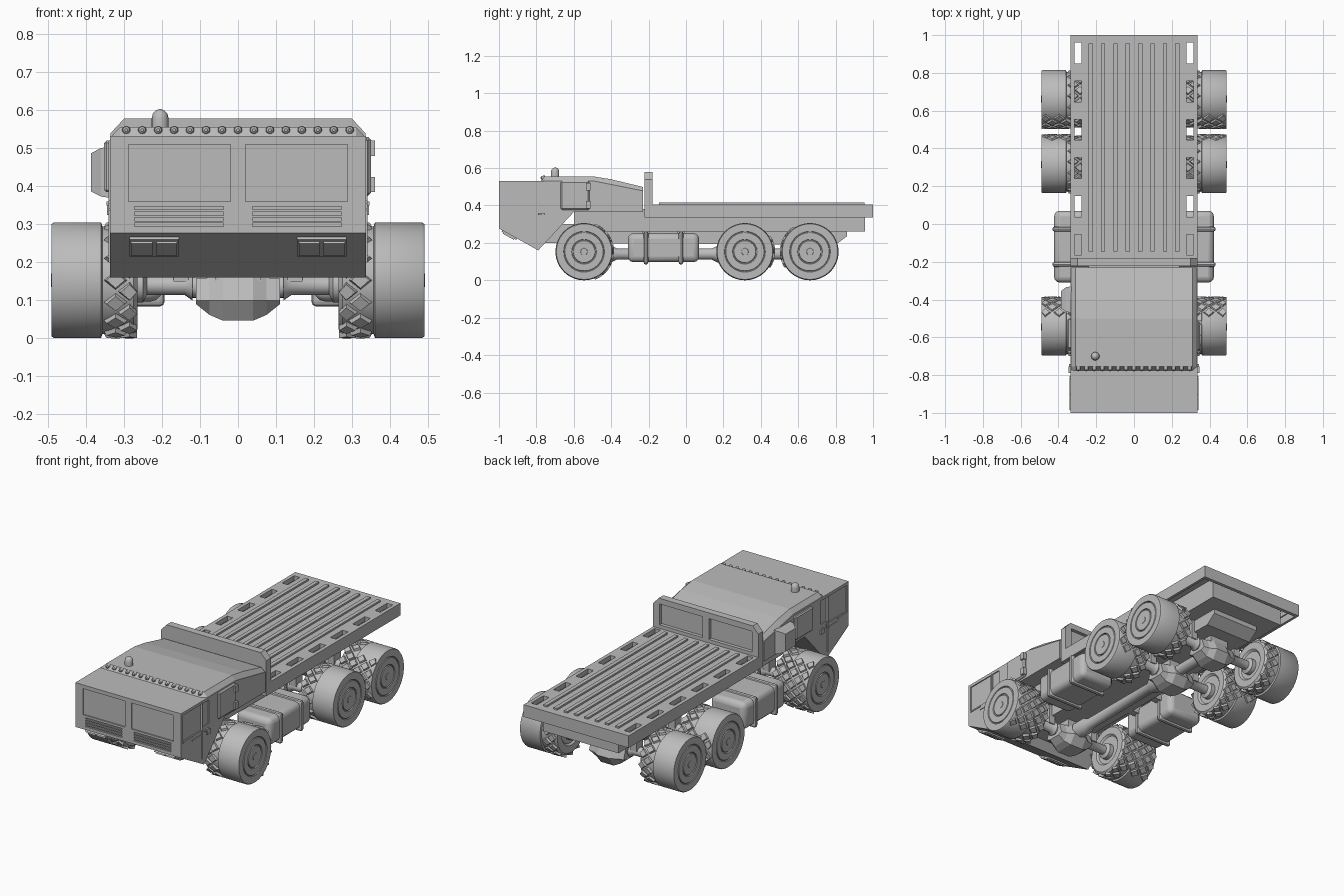
import bpy, bmesh, math
from mathutils import Vector, Matrix

if "Cube" in bpy.data.objects:
    bpy.data.objects.remove(bpy.data.objects["Cube"])

grey = bpy.data.materials.new("matt_grey")
grey.use_nodes = True
grey.diffuse_color = (0.5, 0.5, 0.5, 1)
grey.node_tree.nodes["Principled BSDF"].inputs["Base Color"].default_value = (0.5, 0.5, 0.5, 1)
SIDES = (("left", 1), ("right", -1))


def finish(name, bm, smooth=False, bevel=0, segments=1):
    bmesh.ops.recalc_face_normals(bm, faces=bm.faces)
    mesh = bpy.data.meshes.new(name)
    bm.to_mesh(mesh)
    bm.free()
    mesh.materials.append(grey)
    obj = bpy.data.objects.new(name, mesh)
    bpy.context.collection.objects.link(obj)
    if bevel:
        mod = obj.modifiers.new("bevel", "BEVEL")
        mod.width, mod.segments = bevel, segments
    if smooth:
        bpy.ops.object.select_all(action="DESELECT")
        obj.select_set(True)
        bpy.context.view_layer.objects.active = obj
        bpy.ops.object.shade_smooth_by_angle(angle=math.radians(35))
    return obj


def add_box(bm, x, y, z):
    lo, hi = Vector((x[0], y[0], z[0])), Vector((x[1], y[1], z[1]))
    size = [abs(c) for c in hi - lo]
    bmesh.ops.create_cube(bm, size=1, matrix=Matrix.Translation((lo + hi) / 2) @ Matrix.Diagonal((*size, 1)))


def boxes(name, items, **kw):
    bm = bmesh.new()
    for item in items:
        add_box(bm, *item)
    return finish(name, bm, **kw)


def loft(name, rings, **kw):
    bm = bmesh.new()
    rows = [[bm.verts.new(p) for p in ring] for ring in rings]
    n = len(rows[0])
    for a, b in zip(rows, rows[1:]):
        for i in range(n):
            bm.faces.new((a[i], a[(i + 1) % n], b[(i + 1) % n], b[i]))
    bm.faces.new(rows[0])
    bm.faces.new(rows[-1])
    return finish(name, bm, **kw)


def lathe(name, centre, axis, profile, sides=48, **kw):
    """Revolve (radius, offset) pairs about the x, y or z axis."""
    rings = []
    for r, d in profile:
        ring = []
        for i in range(sides):
            t = math.tau * i / sides
            p = [r * math.cos(t), r * math.sin(t)]
            p.insert("xyz".index(axis), d)
            ring.append(Vector(centre) + Vector(p))
        rings.append(ring)
    return loft(name, rings, smooth=True, **kw)


def cut(obj, items):
    cutter = boxes("cutter", items)
    cutter.hide_render = True
    mod = obj.modifiers.new("cut", "BOOLEAN")
    mod.operation, mod.object, mod.solver = "DIFFERENCE", cutter, "EXACT"
    bpy.context.view_layer.objects.active = obj
    bpy.ops.object.modifier_apply(modifier=mod.name)
    bpy.data.objects.remove(cutter)


# Cab shell with shallow cut windows, grilles and door panels
side = [(-1, .277), (-1, .532), (-.5, .532), (-.23, .478), (-.23, .365), (-.6, .365), (-.79, .16)]
cab = loft("cab_body", [[(x, y, z) for y, z in side] for x in (-.337, .337)])
cuts = []
for _, s in SIDES:
    cuts.append(((s * .02, s * .288), (-1.05, -.993), (.36, .51)))
    for i in range(4):
        z = .295 + i * .0145
        cuts.append(((s * .038, s * .272), (-1.05, -.992), (z, z + .008)))
    wall = (s * .331, s * .4)
    cuts.append((wall, (-.985, -.815), (.365, .515)))
    cuts.append((wall, (-.8, -.745), (.38, .515)))
cut(cab, cuts)

# Raised roof with sloping sides
rings = []
for y, low, high in ((-.775, .53, .532), (-.755, .53, .556), (-.5, .53, .556), (-.4, .51, .54), (-.23, .476, .499)):
    rings.append([(-.335, y, low), (-.31, y, high), (.31, y, high), (.335, y, low)])
loft("cab_roof", rings)
for i in range(15):
    lathe("roof_marker_lamp", ((i - 7) * .042, -.765, .548), "y", [(.004, -.012), (.009, -.008), (.011, 0), (.011, .01)], 12)
lathe("roof_beacon", (-.205, -.70, .55), "z", [(.022, 0), (.022, .03), (.019, .042), (.011, .05), (.003, .053)], 20)

# Headlamps lie on the sloped chin
normal = Vector((0, -.117, -.21)).normalized()
slope = Vector((0, .21, -.117)).normalized()
for label, s in SIDES:
    for part, x0, x1, half, depth in (("surround", .155, .286, .045, .008), ("lamp", .16, .215, .034, .014), ("lamp", .225, .281, .034, .014)):
        mid = Vector((0, -.943, .245))
        ring = [mid + slope * a + normal * b for a, b in ((-half, -.01), (half, -.01), (half, depth), (-half, depth))]
        loft(f"{label}_head{part}", [[p + Vector((s * x, 0, 0)) for p in ring] for x in (x0, x1)])
    # Door seams, pillar, and small side fittings
    skin = (s * .33, s * .341)
    boxes(f"{label}_door_trim", [(skin, (-.812, -.804), (.2, .52)), (skin, (-.985, -.90), (.355, .363)),
                                 (skin, (-.90, -.815), (.335, .343))])
    boxes(f"{label}_door_handle", [((s * .33, s * .346), (-.79, -.755), (.35, .36))])
    boxes(f"{label}_step", [((s * .33, s * .345), (-.77, -.74), (.325, .35))])

# Hatch on the left flank, tapered air intake on the right
boxes("side_hatch", [((.33, .35), (-.67, -.515), (.375, .53))], bevel=.008)
boxes("hatch_hinges", [((.33, .36), (-.535, -.51), (z, z + .04)) for z in (.385, .48)])
loft("air_intake", [[(x, -.4 + a * w, .437 + b * h) for a, b in ((-1, -1), (1, -1), (1, 1), (-1, 1))]
                    for x, w, h in ((-.33, .07, .068), (-.36, .065, .064), (-.387, .045, .05))])
boxes("intake_mount", [((-.33, -.352), (-.66, -.5), (.385, .52))], bevel=.006)

# Headboard behind the cab
outline = [(-.335, .335), (.335, .335), (.335, .54), (.3, .578), (-.3, .578), (-.335, .54)]
board = loft("headboard", [[(x, y, z) for x, z in outline] for y in (-.222, -.18)])
cut(board, [((s * .02, s * .295), (-.2, -.1), (.425, .545)) for _, s in SIDES])

# Cargo deck: slotted plate, hanging rim and raised ribs
deck = boxes("deck_plate", [((-.335, .335), (-.22, 1), (.378, .405))])
cut(deck, [((s * .278, s * .314), (y - .055, y + .055), (.3, .5)) for _, s in SIDES for y in [-.11 + .203 * i for i in range(6)]])
boxes("deck_rim", [((s * .32, s * .335), (-.22, 1), (.335, .38)) for _, s in SIDES]
      + [((-.32, .32), (.98, 1), (.335, .38)), ((-.32, .32), (-.22, -.2), (.335, .38))])
boxes("deck_ribs", [((x - .011, x + .011), (-.145, .955), (.4, .415)) for x in [(i - 3.5) * .0655 for i in range(8)]])

# Chassis under deck and cab
boxes("upper_frame", [((-.24, .24), (-.6, .957), (.262, .38))])
loft("lower_frame", [[(x, y, z) for y, z in ((-.75, .2), (-.75, .3), (.86, .3), (.86, .235), (.8, .19))] for x in (-.15, .15)])

# Fuel tanks with straps
for label, s in SIDES:
    boxes(f"{label}_fuel_tank", [((s * .2, s * .423), (-.31, .07), (.097, .252))], bevel=.03, segments=3, smooth=True)
    boxes(f"{label}_tank_straps", [((s * .193, s * .433), (y - .013, y + .013), (.084, .262)) for y in (-.214, -.027)], bevel=.026, segments=2)
    boxes(f"{label}_tank_bracket", [((s * .14, s * .22), (y - .02, y + .02), (.2, .27)) for y in (-.214, -.027)])

# Axles, differentials and drive shaft
AXLES = (("front", -.545, (-60, 70)), ("middle", .315, (-35, 25)), ("rear", .663, (120, 215)))
for label, y, _ in AXLES:
    lathe(f"{label}_axle", (0, y, .137), "x", [(.03, -.13), (.03, .13)], 24)
    for sname, s in SIDES:
        lathe(f"{label}_{sname}_axle_end", (0, y, .14), "x", [(.04, s * .12), (.026, s * .14), (.026, s * .24), (.045, s * .25), (.045, s * .3)], 24)
        boxes(f"{label}_{sname}_spring_mount", [((s * .13, s * .17), (y - .03, y + .03), (.15, .27))])
    rings = []
    for x, h, top in ((-.11, .062, .158), (-.075, .068, .16), (-.04, .09, .162), (.04, .09, .162), (.075, .068, .16), (.11, .062, .158)):
        low = .09 if abs(x) > .1 else .062 if abs(x) > .05 else .047
        rings.append([(x, y - h, .1), (x, y - h * .6, low), (x, y + h * .6, low), (x, y + h, .1), (x, y + h * .7, top), (x, y - h * .7, top)])
    loft(f"{label}_differential", rings)
    boxes(f"{label}_axle_mount", [((-.06, .06), (y - .06, y + .06), (.15, .27))])
lathe("drive_shaft", (0, 0, .14), "y", [(.045, -.47), (.045, -.4), (.03, -.37), (.03, .14), (.045, .17), (.045, .24)], 24)
lathe("rear_drive_shaft", (0, 0, .14), "y", [(.03, .36), (.03, .6)], 24)


# Wheels: smooth outer half, diamond tread inside and on part of the outside
def add_diamond(bm, x, angle, y, r0, r1):
    rows = []
    for r, k in ((r0, 1), (r1, .72)):
        row = []
        for dx, da in ((.033, 0), (0, .19), (-.033, 0), (0, -.19)):
            t = angle + da * k
            px = min(max(x + dx * k, .266), .489)
            row.append(bm.verts.new((px, y + r * math.cos(t), .153 + r * math.sin(t))))
        rows.append(row)
    for i in range(4):
        j = (i + 1) % 4
        bm.faces.new((rows[0][i], rows[0][j], rows[1][j], rows[1][i]))
    bm.faces.new(rows[1])


for label, y, window in AXLES:
    for sname, s in SIDES:
        profile = [(.08, .275), (.09, .265), (.13, .265), (.142, .275), (.142, .357), (.152, .36), (.152, .484), (.148, .49),
                   (.109, .49), (.107, .485), (.104, .485), (.102, .49), (.066, .49), (.064, .484), (.06, .484), (.058, .49)]
        lathe(f"{label}_{sname}_wheel", (0, y, .153), "x", [(r, s * d) for r, d in profile], 64)
        bm = bmesh.new()
        for col in range(6):
            x = .285 + col * .037
            for k in range(15):
                a = math.tau * (k + .5 * (col % 2)) / 15
                deg = math.degrees(a)
                if col < 2:
                    add_diamond(bm, x, a, y, .138, .153)
                elif window[0] <= deg <= window[1] or window[0] <= deg - 360 <= window[1]:
                    add_diamond(bm, x, a, y, .147, .161)
        bmesh.ops.scale(bm, vec=(s, 1, 1), verts=bm.verts)
        finish(f"{label}_{sname}_tread", bm)
        lathe(f"{label}_{sname}_hub_bolts", (s * .488, y, .153), "x", [(.02, 0), (.018, s * .004)], 16)
